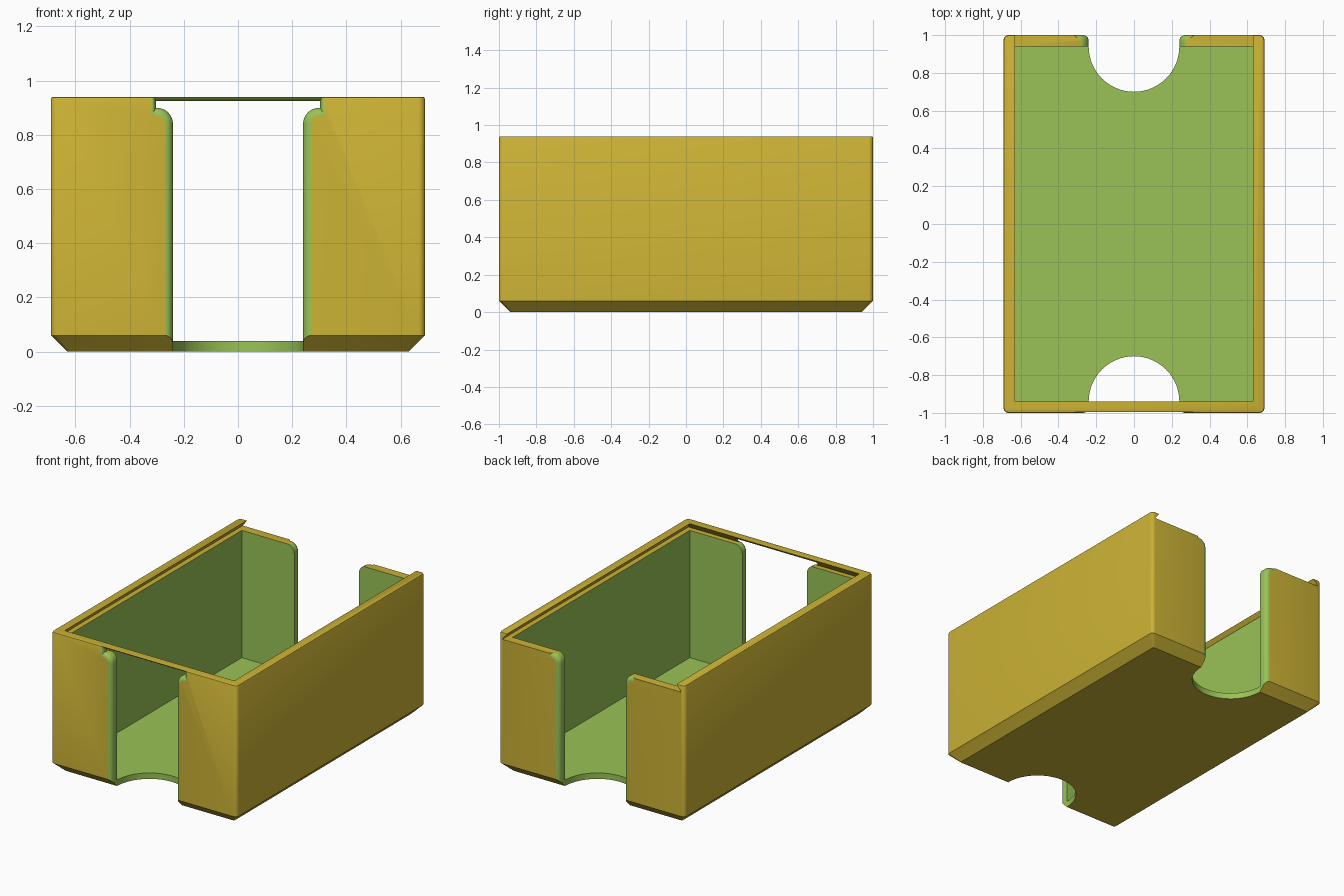
import bpy, bmesh, math

if "Cube" in bpy.data.objects:
    bpy.data.objects.remove(bpy.data.objects["Cube"])

W, L, H = 0.69, 1.0, 0.94      # half width, half length, height
IW, IL = 0.63, 0.94            # inner half sizes
LEDGE = 0.895                  # height of the ledge the lid slides on


def material(name, rgb):
    m = bpy.data.materials.new(name)
    m.diffuse_color = (*rgb, 1)
    m.use_nodes = True
    m.node_tree.nodes["Principled BSDF"].inputs["Base Color"].default_value = m.diffuse_color
    return m


MATS = [material("mustard", (0.60, 0.445, 0.035)),
        material("leaf green", (0.32, 0.545, 0.093))]


def loft(name, rings, mat):
    """Closed solid through rings of equal point count."""
    bm = bmesh.new()
    vs = [[bm.verts.new(p) for p in ring] for ring in rings]
    n = len(vs[0])
    for a, b in zip(vs, vs[1:]):
        for i in range(n):
            j = (i + 1) % n
            bm.faces.new((a[i], a[j], b[j], b[i]))
    bm.faces.new(vs[0])
    bm.faces.new(vs[-1])
    bmesh.ops.recalc_face_normals(bm, faces=bm.faces)
    for f in bm.faces:
        f.material_index = mat
    me = bpy.data.meshes.new(name)
    bm.to_mesh(me)
    bm.free()
    for m in MATS:
        me.materials.append(m)
    ob = bpy.data.objects.new(name, me)
    bpy.context.collection.objects.link(ob)
    return ob


def rounded_rect(hx, hy, r, z, seg=6):
    pts = []
    for k, (sx, sy) in enumerate(((1, 1), (-1, 1), (-1, -1), (1, -1))):
        for i in range(seg + 1):
            a = math.pi / 2 * (k + i / seg)
            pts.append((sx * (hx - r) + r * math.cos(a),
                        sy * (hy - r) + r * math.sin(a), z))
    return pts


def rect(x, y0, y1, z):
    return [(-x, y0, z), (x, y0, z), (x, y1, z), (-x, y1, z)]


def slot_ring(y, off):
    """Thumb slot outline, widened by off."""
    half = [(0.24 + off, -0.05)]
    r = 0.06 - off
    for i in range(9):
        a = math.pi - math.pi / 2 * i / 8
        half.append((0.30 + r * math.cos(a), 0.84 + r * math.sin(a)))
    x = 0.302 + 0.6 * off
    half += [(x, 0.90 - off), (x, 0.925 + off)]
    return [(px, y, z) for px, z in half] + [(-px, y, z) for px, z in reversed(half)]


# Outer body: chamfered foot, rounded corners, softened rim
box = loft("sliding_lid_box", [
    rounded_rect(W - 0.06, L - 0.06, 0.012, 0),
    rounded_rect(W, L, 0.025, 0.06),
    rounded_rect(W, L, 0.025, H - 0.008),
    rounded_rect(W - 0.003, L - 0.003, 0.022, H - 0.002),
    rounded_rect(W - 0.008, L - 0.008, 0.017, H)], 0)

# Inner cavity
cutters = [loft("cavity_cutter", [rect(IW, -IL, IL, 0.04),
                                  rect(IW, -IL, IL, LEDGE + 0.01)], 1)]

# Thumb slots with rounded outer edges, and round floor notches
R = 0.03
for side in (-1, 1):
    rings = [slot_ring(side * 1.03, R)]
    for i in range(7):
        t = R * (1 - math.cos(math.pi / 2 * i / 6))
        off = R - math.sqrt(max(0, R * R - (R - t) ** 2))
        rings.append(slot_ring(side * (L - t), off))
    rings.append(slot_ring(side * 0.935, 0))
    cutters.append(loft("slot_cutter", rings, 1))
    circle = [(0.24 * math.cos(math.tau * i / 64),
               side * IL + 0.24 * math.sin(math.tau * i / 64)) for i in range(64)]
    cutters.append(loft("notch_cutter", [[(x, y, z) for x, y in circle]
                                         for z in (-0.05, 0.2)], 1))

# Dovetail lid track, open at the back
cutters.append(loft("lid_track_cutter", [
    rect(IW + 0.035, -IL - 0.035, 1.1, LEDGE),
    rect(IW, -IL, 1.1, H),
    rect(IW, -IL, 1.1, H + 0.05)], 0))

# Cut the body
bpy.context.view_layer.objects.active = box
box.select_set(True)
for c in cutters:
    c.hide_render = True
    mod = box.modifiers.new("cut", 'BOOLEAN')
    mod.operation = 'DIFFERENCE'
    mod.solver = 'EXACT'
    mod.object = c
    bpy.ops.object.modifier_apply(modifier=mod.name)
for c in cutters:
    bpy.data.objects.remove(c, do_unlink=True)

bpy.ops.object.shade_smooth_by_angle(angle=math.radians(30))
